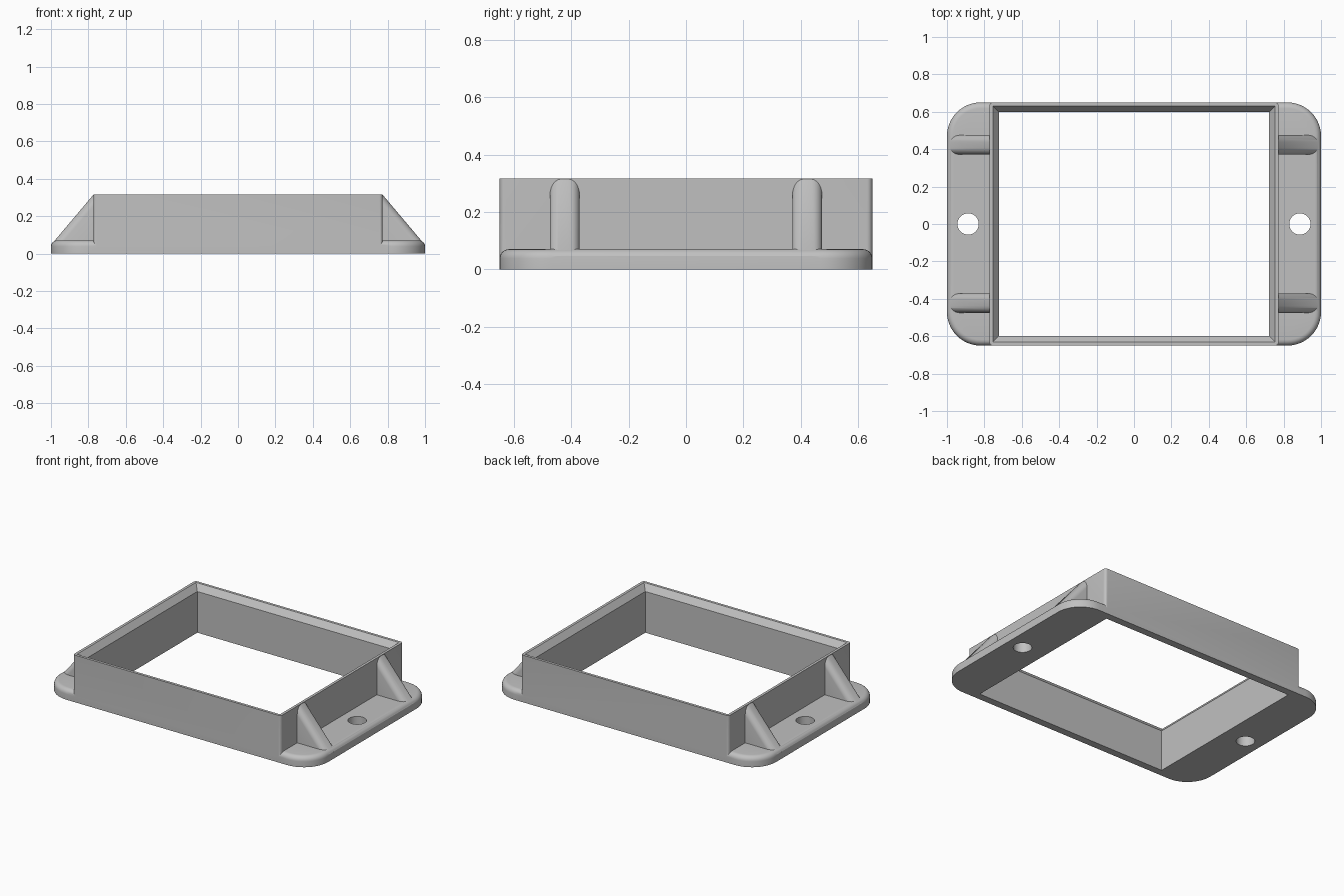
import bpy
import bmesh
from mathutils import Matrix, Vector

cube = bpy.data.objects.get("Cube")
if cube:
    bpy.data.objects.remove(cube, do_unlink=True)

# Overall sizes
HALF_X, HALF_Y = 1.0, 0.65
WALL_X = 0.773
PLATE_H, TOP = 0.07, 0.317
LIP, WALL = 0.018, 0.05
LIP_DEPTH = 0.04

grey = bpy.data.materials.new("plain grey")
grey.use_nodes = True
grey.diffuse_color = (0.53, 0.53, 0.53, 1)
grey.node_tree.nodes["Principled BSDF"].inputs["Base Color"].default_value = grey.diffuse_color


def finish(bm, name):
    bmesh.ops.recalc_face_normals(bm, faces=bm.faces)
    mesh = bpy.data.meshes.new(name)
    bm.to_mesh(mesh)
    bm.free()
    mesh.materials.append(grey)
    obj = bpy.data.objects.new(name, mesh)
    bpy.context.collection.objects.link(obj)
    return obj


def box(hx, hy, z0, z1):
    bm = bmesh.new()
    place = Matrix.Translation((0, 0, (z0 + z1) / 2)) @ Matrix.Diagonal((2 * hx, 2 * hy, z1 - z0, 1))
    bmesh.ops.create_cube(bm, size=1, matrix=place)
    return bm


def round_edges(bm, test, radius, segments):
    edges = [e for e in bm.edges if test(*[v.co for v in e.verts])]
    bmesh.ops.bevel(bm, geom=edges, offset=radius, segments=segments,
                    profile=0.5, affect='EDGES', clamp_overlap=True)


def upright(a, b):
    return abs(a.z - b.z) > 0.01


def combine(target, other, operation):
    mod = target.modifiers.new("combine", 'BOOLEAN')
    mod.operation = operation
    mod.solver = 'EXACT'
    mod.object = other
    bpy.context.view_layer.objects.active = target
    bpy.ops.object.modifier_apply(modifier=mod.name)
    bpy.data.objects.remove(other, do_unlink=True)


# Base plate with rounded corners and a rounded upper edge
bm = box(HALF_X, HALF_Y, 0, PLATE_H)
round_edges(bm, upright, 0.18, 12)
round_edges(bm, lambda a, b: min(a.z, b.z) > PLATE_H - 0.001, 0.032, 6)
frame = finish(bm, "mounting_frame")

# Upright rectangular wall
bm = box(WALL_X, HALF_Y, 0.02, TOP)
round_edges(bm, upright, 0.018, 5)
combine(frame, finish(bm, "wall"), 'UNION')

# Sloping ribs with rounded shoulders
for side in (-1, 1):
    for y in (-0.423, 0.423):
        bm = bmesh.new()
        profile = [(0.76, -0.2), (0.76, 0.33), (0.999, 0.047), (0.999, -0.2)]
        face = bm.faces.new([bm.verts.new((side * x, y - 0.052, z)) for x, z in profile])
        moved = bmesh.ops.extrude_face_region(bm, geom=[face])["geom"]
        bmesh.ops.translate(bm, vec=(0, 0.104, 0),
                            verts=[g for g in moved if isinstance(g, bmesh.types.BMVert)])
        bmesh.ops.recalc_face_normals(bm, faces=bm.faces)
        round_edges(bm, lambda a, b: min(a.z, b.z) > 0 and abs(a.x - b.x) > 0.1, 0.038, 6)
        # Trim the foot inside the plate and the tip inside the wall
        for height, direction in ((0.02, -1), (TOP - 0.002, 1)):
            cut = bmesh.ops.bisect_plane(bm, geom=bm.verts[:] + bm.edges[:] + bm.faces[:],
                                         plane_co=Vector((0, 0, height)),
                                         plane_no=Vector((0, 0, direction)), clear_outer=True)
            rim = [g for g in cut["geom_cut"] if isinstance(g, bmesh.types.BMEdge)]
            bmesh.ops.holes_fill(bm, edges=rim)
        combine(frame, finish(bm, "rib"), 'UNION')

# Central opening
combine(frame, finish(box(WALL_X - WALL, HALF_Y - WALL, -0.1, 0.5), "opening"), 'DIFFERENCE')

# Chamfered inner lip, widening upward past the rim
bm = box(1, 1, TOP - LIP_DEPTH, TOP + LIP_DEPTH)
for v in bm.verts:
    inset = WALL if v.co.z < TOP else 2 * LIP - WALL
    v.co.x *= WALL_X - inset
    v.co.y *= HALF_Y - inset
combine(frame, finish(bm, "lip"), 'DIFFERENCE')

# Screw holes
for x in (-0.887, 0.887):
    bm = bmesh.new()
    bmesh.ops.create_cone(bm, cap_ends=True, segments=40, radius1=0.057, radius2=0.057,
                          depth=0.6, matrix=Matrix.Translation((x, 0, 0)))
    combine(frame, finish(bm, "hole"), 'DIFFERENCE')

# Smooth the rounded edges, keep the corners crisp
bpy.ops.object.select_all(action='DESELECT')
frame.select_set(True)
bpy.context.view_layer.objects.active = frame
bpy.ops.object.shade_smooth_by_angle(angle=0.5)
